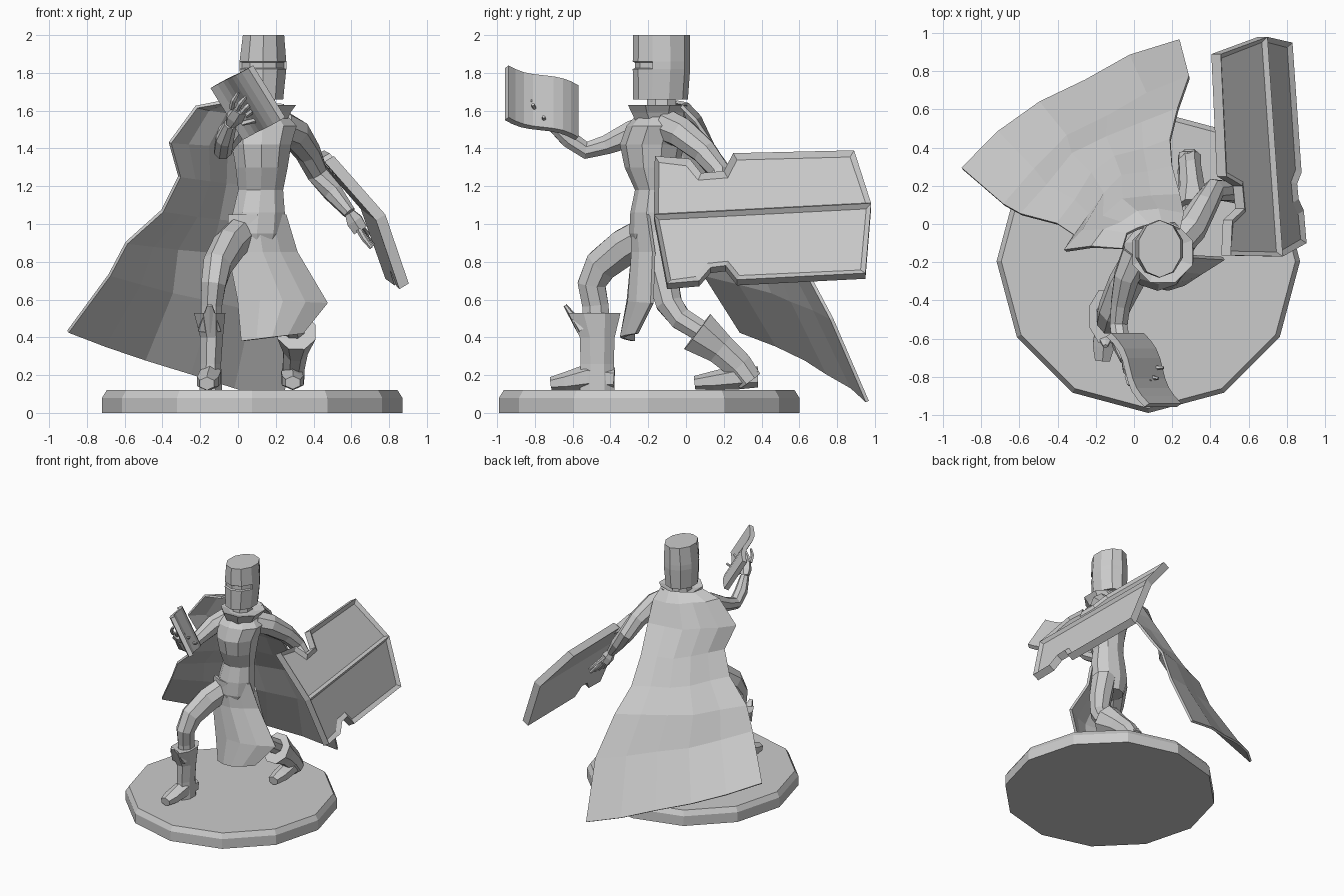
import bpy, bmesh, math
from mathutils import Vector

if "Cube" in bpy.data.objects:
    bpy.data.objects.remove(bpy.data.objects["Cube"])

stone = bpy.data.materials.new("light_grey")
stone.use_nodes = True
GREY = (0.6, 0.6, 0.6, 1)
stone.diffuse_color = GREY
stone.node_tree.nodes["Principled BSDF"].inputs["Base Color"].default_value = GREY


def finish(name, bm):
    bmesh.ops.recalc_face_normals(bm, faces=bm.faces)
    mesh = bpy.data.meshes.new(name)
    bm.to_mesh(mesh)
    bm.free()
    mesh.materials.append(stone)
    ob = bpy.data.objects.new(name, mesh)
    bpy.context.collection.objects.link(ob)
    return ob


def loft_bm(rings, n, flat):
    """Skin rings (x, y, z, rx, ry); flat rings stay level, others follow the path."""
    bm = bmesh.new()
    pts = [Vector(r[:3]) for r in rings]
    loops = []
    for i, r in enumerate(rings):
        t = pts[min(i + 1, len(pts) - 1)] - pts[max(i - 1, 0)]
        t = Vector((0, 0, 1)) if flat else t.normalized()
        side = (Vector((1, 0, 0)) - t * t.x).normalized()
        up = t.cross(side)
        loops.append([bm.verts.new(pts[i] + side * r[3] * math.cos(a) + up * r[-1] * math.sin(a))
                      for a in (math.tau * (k + 0.5) / n for k in range(n))])
    for a, b in zip(loops, loops[1:]):
        for k in range(n):
            bm.faces.new((a[k], a[(k + 1) % n], b[(k + 1) % n], b[k]))
    bm.faces.new(loops[0])
    bm.faces.new(loops[-1])
    return bm


def loft(name, rings, n=6, flat=False):
    return finish(name, loft_bm(rings, n, flat))


def sheet(name, left, right, bulge, cols, thick, wave=0):
    """Cloth strip between two edge paths, bulging in the middle."""
    bm = bmesh.new()
    rows = []
    for i, (a, b) in enumerate(zip(left, right)):
        row = []
        for c in range(cols + 1):
            t = c / cols
            s = math.sin(math.pi * t) + wave * math.sin(math.tau * 1.5 * t + i * 0.8) * math.sin(math.pi * t)
            row.append(bm.verts.new(Vector(a).lerp(Vector(b), t) + Vector(bulge) * s))
        rows.append(row)
    for a, b in zip(rows, rows[1:]):
        for c in range(cols):
            bm.faces.new((a[c], a[c + 1], b[c + 1], b[c]))
    ob = finish(name, bm)
    mod = ob.modifiers.new("thickness", "SOLIDIFY")
    mod.thickness = thick
    mod.offset = 0
    return ob


# Twelve-sided base with a bevelled rim
bm = bmesh.new()
R = 0.795
loops = [[bm.verts.new((0.075 + r * math.cos(k * math.tau / 12), -0.195 + r * math.sin(k * math.tau / 12), z))
          for k in range(12)] for r, z in ((R, 0), (R, 0.08), (R - 0.025, 0.12))]
for a, b in zip(loops, loops[1:]):
    for k in range(12):
        bm.faces.new((a[k], a[k - 1], b[k - 1], b[k]))
bm.faces.new(loops[0])
bm.faces.new(loops[-1])
finish("round_base", bm)

# Helm with a sunken eye slit
bm = loft_bm([(0.13, -0.135, 1.66, 0.115, 0.145), (0.132, -0.13, 1.82, 0.13, 0.152),
              (0.132, -0.13, 1.86, 0.13, 0.152), (0.135, -0.13, 2.0, 0.115, 0.15)], 10, True)
bm.normal_update()
slit = [f for f in bm.faces if 1.82 < f.calc_center_median().z < 1.86 and f.calc_center_median().y < -0.2]
bmesh.ops.recalc_face_normals(bm, faces=bm.faces)
bmesh.ops.inset_region(bm, faces=slit, thickness=0.006, depth=-0.012)
finish("helm", bm)
loft("neck", [(0.13, -0.13, 1.55, 0.08, 0.09), (0.13, -0.13, 1.68, 0.07, 0.08)], 8, True)
loft("collar", [(0.14, -0.14, 1.55, 0.13, 0.14), (0.14, -0.15, 1.59, 0.15, 0.15),
                (0.15, -0.15, 1.63, 0.17, 0.17), (0.14, -0.15, 1.61, 0.1, 0.1)], 8, True)

# Torso and hips
loft("torso", [(0.1, -0.16, 0.84, 0.1, 0.1), (0.1, -0.17, 0.95, 0.15, 0.13), (0.11, -0.17, 1.06, 0.145, 0.125),
               (0.12, -0.16, 1.18, 0.125, 0.11), (0.125, -0.18, 1.3, 0.145, 0.145),
               (0.125, -0.18, 1.42, 0.165, 0.17), (0.13, -0.15, 1.52, 0.19, 0.165),
               (0.13, -0.13, 1.59, 0.12, 0.12)], 10, True)

# Front tabard skirt
sheet("tabard_skirt",
      [(-0.05, -0.23, 1.05), (-0.05, -0.25, 0.85), (0.0, -0.28, 0.6), (0.02, -0.28, 0.38)],
      [(0.25, -0.2, 1.05), (0.31, -0.17, 0.85), (0.47, -0.18, 0.58), (0.34, -0.26, 0.42)],
      (0, -0.07, 0), 4, 0.02)

# Cape blown back to one side
sheet("cape",
      [(-0.06, -0.13, 1.65), (-0.22, -0.12, 1.62), (-0.36, -0.14, 1.43), (-0.31, -0.06, 1.25), (-0.4, 0.0, 1.07),
       (-0.59, 0.05, 0.9), (-0.68, 0.1, 0.73), (-0.9, 0.29, 0.43)],
      [(0.24, -0.03, 1.63), (0.26, 0.05, 1.55), (0.24, 0.15, 1.4), (0.2, 0.3, 1.2), (0.19, 0.44, 1.0),
       (0.23, 0.6, 0.82), (0.29, 0.77, 0.5), (0.24, 0.96, 0.06)],
      (-0.05, 0.08, 0), 5, 0.018, 0.25)

# Forward right leg and boot
loft("right_leg", [(0.03, -0.18, 0.96, 0.09, 0.1), (-0.05, -0.32, 0.88, 0.09, 0.105), (-0.11, -0.45, 0.78, 0.08, 0.095),
                   (-0.13, -0.5, 0.68, 0.07, 0.08), (-0.14, -0.48, 0.57, 0.06, 0.075),
                   (-0.14, -0.47, 0.4, 0.06, 0.08)], 8)
loft("right_boot", [(-0.145, -0.47, 0.12, 0.065, 0.1), (-0.145, -0.47, 0.26, 0.06, 0.095),
                    (-0.14, -0.47, 0.4, 0.065, 0.1), (-0.15, -0.485, 0.53, 0.09, 0.15)], 8, True)
loft("right_cuff_point", [(-0.15, -0.55, 0.44, 0.07, 0.03), (-0.15, -0.64, 0.57, 0.015, 0.01)], 6)
loft("right_foot", [(-0.14, -0.38, 0.18, 0.055, 0.06), (-0.145, -0.52, 0.19, 0.065, 0.07),
                    (-0.16, -0.64, 0.165, 0.065, 0.05), (-0.165, -0.715, 0.155, 0.045, 0.035)], 6)

# Trailing left leg and boot
loft("left_leg", [(0.17, -0.15, 0.94, 0.09, 0.1), (0.22, -0.13, 0.74, 0.085, 0.09), (0.26, -0.09, 0.58, 0.07, 0.075),
                  (0.28, -0.03, 0.5, 0.065, 0.065), (0.3, 0.1, 0.42, 0.06, 0.06),
                  (0.3, 0.25, 0.28, 0.06, 0.06)], 8)
loft("left_boot", [(0.29, 0.34, 0.17, 0.065, 0.07), (0.295, 0.28, 0.25, 0.062, 0.08),
                   (0.305, 0.18, 0.34, 0.07, 0.09), (0.31, 0.06, 0.43, 0.11, 0.125)], 8)
loft("left_foot", [(0.28, 0.38, 0.19, 0.05, 0.055), (0.285, 0.28, 0.19, 0.065, 0.065),
                   (0.29, 0.14, 0.17, 0.065, 0.05), (0.29, 0.045, 0.16, 0.045, 0.035)], 6)

# Arms
loft("right_arm", [(0.02, -0.16, 1.51, 0.09, 0.09), (-0.04, -0.28, 1.48, 0.07, 0.075), (-0.07, -0.42, 1.42, 0.055, 0.055),
                   (-0.08, -0.53, 1.39, 0.05, 0.05), (-0.07, -0.62, 1.45, 0.05, 0.05),
                   (-0.04, -0.71, 1.53, 0.035, 0.035)], 8)
loft("left_arm", [(0.22, -0.1, 1.52, 0.09, 0.09), (0.3, -0.02, 1.48, 0.085, 0.085), (0.37, 0.1, 1.38, 0.07, 0.07),
                  (0.42, 0.18, 1.27, 0.06, 0.06), (0.5, 0.17, 1.17, 0.055, 0.055),
                  (0.59, 0.13, 1.06, 0.035, 0.035)], 8)


def hand(name, wrist, along, across, curl):
    """Palm, four fingers and a thumb."""
    w, a, c, k = (Vector(v) for v in (wrist, along, across, curl))
    a.normalize()
    c.normalize()
    k.normalize()
    loft(name + "_palm", [(*w, 0.03, 0.03), (*(w + a * 0.05), 0.05, 0.035), (*(w + a * 0.11), 0.045, 0.025)], 6)
    for i in range(5):
        thumb = i == 4
        base = w + c * (0.05 if thumb else 0.03 * (i - 1.5)) + a * (0.04 if thumb else 0.1)
        aim = a + c * (0.9 if thumb else 0.2 * (i - 1.5))
        mid = base + aim * 0.055
        tip = mid + aim * 0.04 + k * 0.025
        loft(f"{name}_finger_{i}", [(*base, 0.015, 0.015), (*mid, 0.014, 0.014), (*tip, 0.009, 0.009)], 5)


hand("right_hand", (-0.04, -0.72, 1.53), (0.07, -0.1, 0.1), (0.6, 0.2, -0.3), (0.7, 0.5, 0.4))
hand("left_hand", (0.59, 0.13, 1.06), (0.1, 0.02, -0.16), (0.1, 1, 0.1), (0.5, 0, -0.4))

# Open book: a wavy slab swept along its height
bm = bmesh.new()
origin, along, height = Vector((0.05, -0.57, 1.46)), Vector((0.2, -0.37, 0.105)), Vector((-0.17, 0, 0.275))
out = height.cross(along).normalized()
STEPS = 8
prev = None
for i in range(STEPS + 1):
    t = i / STEPS
    p = origin + along * t + out * (0.022 * math.sin(math.tau * t))
    ring = [bm.verts.new(p + height * h + out * d) for h, d in ((0, 0), (1, 0), (1, -0.035), (0, -0.035))]
    if prev:
        for k in range(4):
            bm.faces.new((prev[k], prev[k - 1], ring[k - 1], ring[k]))
    else:
        bm.faces.new(ring)
    prev = ring
bm.faces.new(prev)
finish("open_book", bm)

# Bent tower shield with notches and two sunken panels
RIDGE = [(-0.17, 1.05), (0.98, 1.11)]
TOP = [(0.89, 1.39), (0.25, 1.375), (0.2, 1.28), (0.08, 1.27), (0.02, 1.345), (-0.165, 1.36)]
LOW = [(-0.1, 0.685), (0.07, 0.7), (0.13, 0.77), (0.21, 0.78), (0.27, 0.705), (0.95, 0.74)]


def on_shield(y, z):
    rise = z - (1.059 + 0.052 * y)
    return Vector((0.74 - (0.88 if rise > 0 else 0.35) * rise - 0.07 * (y - 0.4), y, z))


bm = bmesh.new()
ridge = [bm.verts.new(on_shield(*p)) for p in RIDGE]
top = [bm.verts.new(on_shield(*p)) for p in TOP]
low = [bm.verts.new(on_shield(*p)) for p in LOW]
panels = [bm.faces.new(ridge + top), bm.faces.new(ridge[::-1] + low)]
bmesh.ops.recalc_face_normals(bm, faces=panels)
bm.normal_update()
if panels[0].normal.x < 0:
    bmesh.ops.reverse_faces(bm, faces=panels)
back = bmesh.ops.duplicate(bm, geom=bm.verts[:] + bm.edges[:] + bm.faces[:])
twin = back["vert_map"]
for v in ridge + top + low:
    twin[v].co += Vector((-0.05, 0, -0.03))
for e in [e for e in bm.edges if e.verts[0] in twin and len(e.link_faces) == 1
          and any(f in panels for f in e.link_faces)]:
    a, b = e.verts
    bm.faces.new((a, b, twin[b], twin[a]))
bmesh.ops.recalc_face_normals(bm, faces=bm.faces)
bmesh.ops.inset_individual(bm, faces=panels, thickness=0.035, depth=-0.022)
finish("shield", bm)
